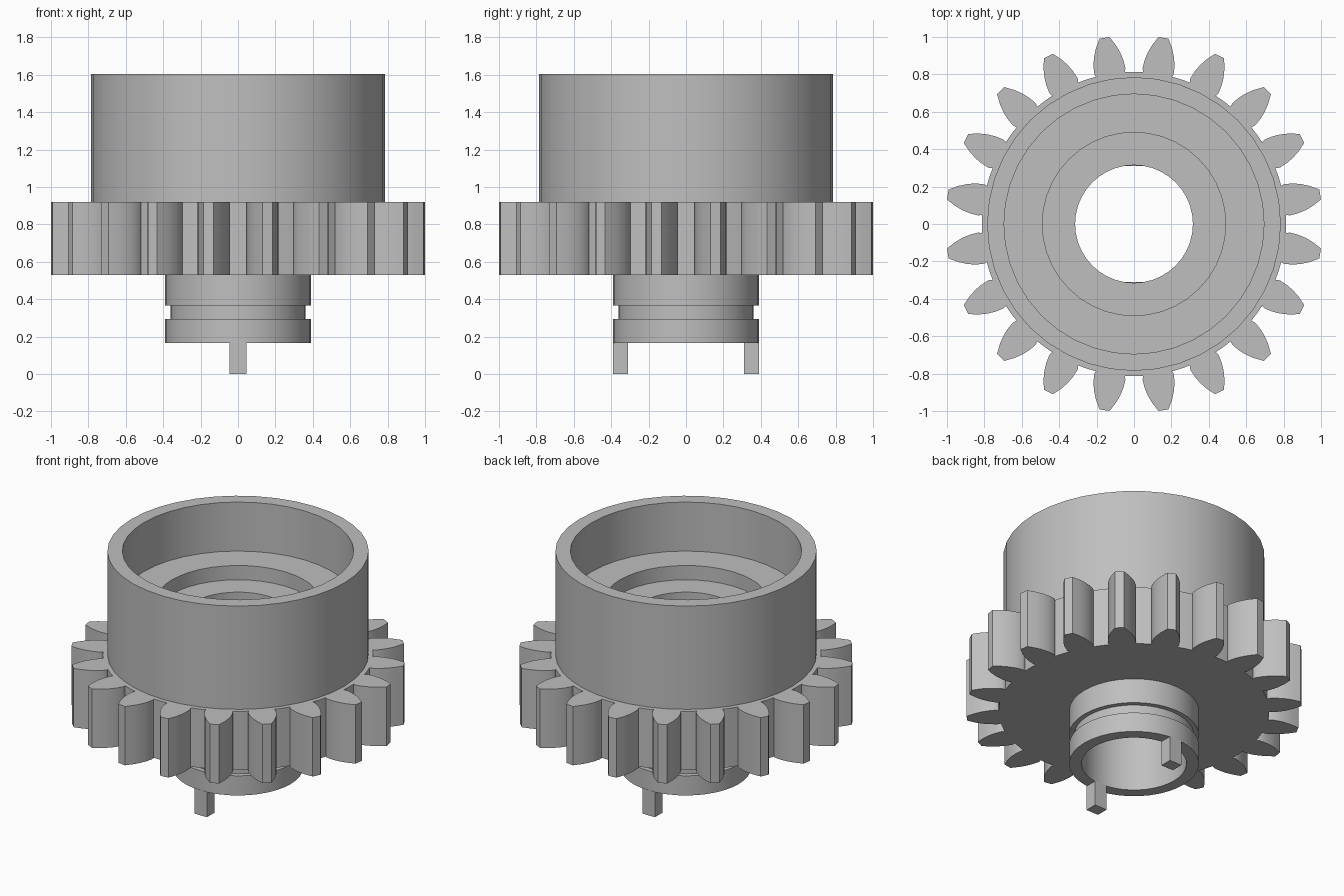
import bpy, bmesh
from math import radians, sin, cos, tau

default = bpy.data.objects.get("Cube")
if default:
    bpy.data.objects.remove(default)

grey = bpy.data.materials.new("plain grey")
grey.use_nodes = True
colour = (0.52, 0.52, 0.52, 1)
grey.diffuse_color = colour
grey.node_tree.nodes["Principled BSDF"].inputs["Base Color"].default_value = colour


def finish(name, bm):
    bmesh.ops.remove_doubles(bm, verts=bm.verts, dist=0.0002)
    bmesh.ops.recalc_face_normals(bm, faces=bm.faces)
    mesh = bpy.data.meshes.new(name)
    bm.to_mesh(mesh)
    bm.free()
    mesh.materials.append(grey)
    obj = bpy.data.objects.new(name, mesh)
    bpy.context.collection.objects.link(obj)
    bpy.ops.object.select_all(action='DESELECT')
    obj.select_set(True)
    bpy.context.view_layer.objects.active = obj
    bpy.ops.object.shade_smooth_by_angle(angle=radians(30))
    return obj


def lathe(name, profile, sides):
    """Spin a closed (radius, height) outline around the z axis."""
    bm = bmesh.new()
    rings = []
    for i in range(sides):
        a = tau * i / sides
        rings.append([bm.verts.new((r * cos(a), r * sin(a), z)) for r, z in profile])
    for i in range(sides):
        here, there = rings[i], rings[(i + 1) % sides]
        for j in range(len(profile)):
            k = (j + 1) % len(profile)
            bm.faces.new((here[j], there[j], there[k], here[k]))
    return finish(name, bm)


def polar(r, degrees, z):
    a = radians(degrees)
    return (r * cos(a), r * sin(a), z)


# Cup with stepped floor, through bore and grooved hub
lathe("cup_and_hub", [
    (0.315, 0.165), (0.39, 0.165), (0.39, 0.295), (0.36, 0.295),
    (0.36, 0.365), (0.39, 0.365), (0.39, 0.7), (0.785, 0.7),
    (0.785, 1.605), (0.695, 1.605), (0.695, 1.28), (0.49, 1.28),
    (0.49, 1.185), (0.315, 1.185)], 40)

# Gear ring: one tooth sector repeated round the axis
teeth, bottom, top, inner = 20, 0.53, 0.92, 0.37
pitch = 360 / teeth
flank = [(0.813, 3.6), (0.818, 3.35), (0.835, 3.15), (0.88, 3.75),
         (0.92, 4.6), (0.96, 5.75), (1.008, 7.45)]
sector = [(0.813, 0)] + flank
sector += [(r, pitch - a) for r, a in reversed(flank)] + [(0.813, pitch)]
outline = [(inner, 0)] + sector + [(inner, pitch)]
bm = bmesh.new()
for t in range(teeth):
    low, high = [[bm.verts.new(polar(r, a + t * pitch, z)) for r, a in outline]
                 for z in (bottom, top)]
    bm.faces.new(low)
    bm.faces.new(high)
    for i in range(1, len(outline) - 2):
        bm.faces.new((low[i], low[i + 1], high[i + 1], high[i]))
    bm.faces.new((low[-1], low[0], high[0], high[-1]))
finish("gear_ring", bm)

# Two drive tangs under the hub
for name, side in (("front_tang", -1), ("back_tang", 1)):
    bm = bmesh.new()
    bmesh.ops.create_cube(bm, size=1)
    for v in bm.verts:
        v.co = (v.co.x * 0.09, side * 0.35 + v.co.y * 0.08, 0.084 + v.co.z * 0.168)
    finish(name, bm)
